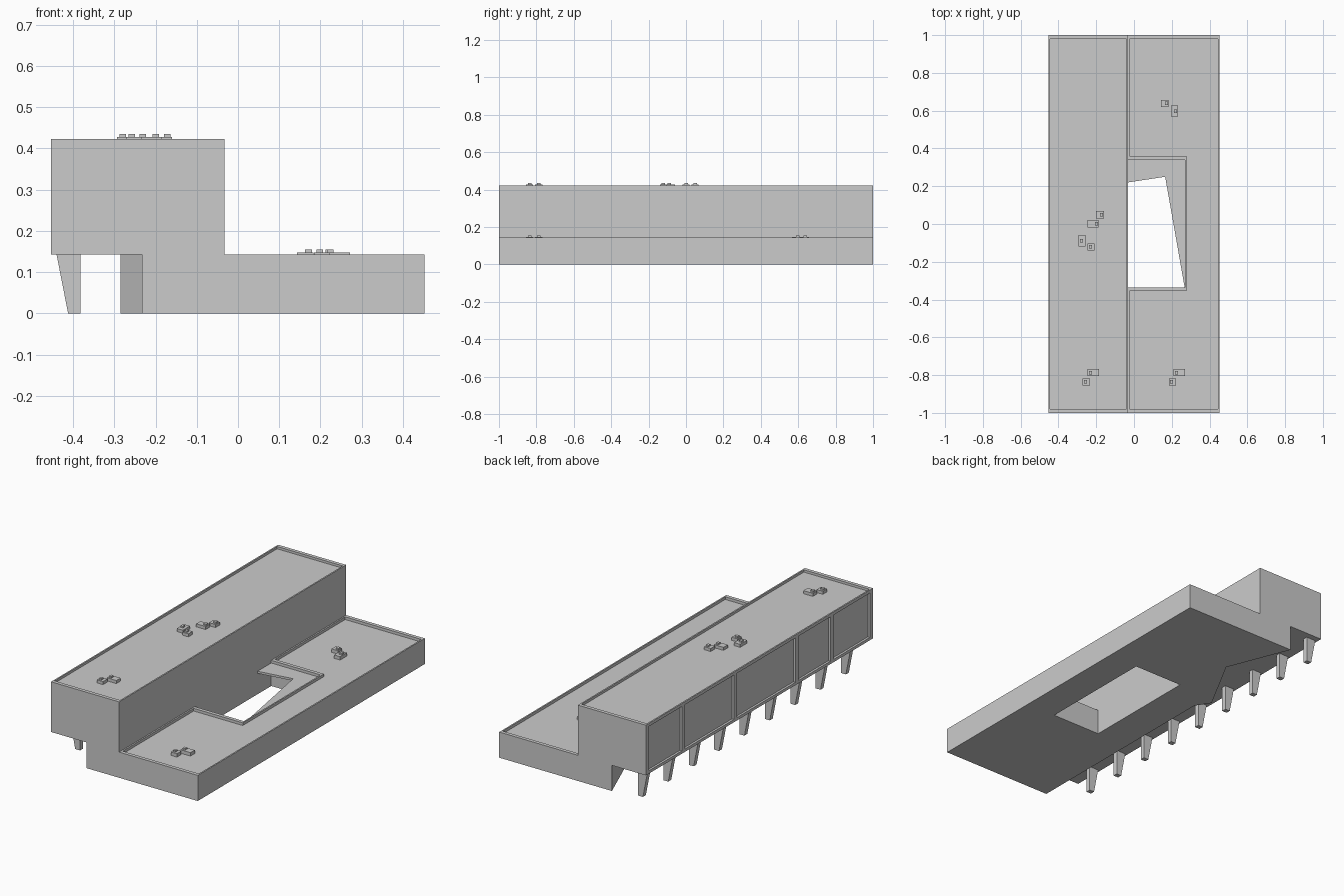
import bpy, bmesh

if "Cube" in bpy.data.objects:
    bpy.data.objects.remove(bpy.data.objects["Cube"])


def prism(name, pts, z0, z1):
    """Vertical prism from a plan outline."""
    bm = bmesh.new()
    face = bm.faces.new([bm.verts.new((x, y, z0)) for x, y in pts])
    top = bmesh.ops.extrude_face_region(bm, geom=[face])["geom"]
    bmesh.ops.translate(bm, vec=(0, 0, z1 - z0),
                        verts=[v for v in top if isinstance(v, bmesh.types.BMVert)])
    bmesh.ops.recalc_face_normals(bm, faces=bm.faces)
    mesh = bpy.data.meshes.new(name)
    bm.to_mesh(mesh)
    bm.free()
    obj = bpy.data.objects.new(name, mesh)
    bpy.context.collection.objects.link(obj)
    return obj


def rect(x0, x1, y0, y1):
    return [(x0, y0), (x1, y0), (x1, y1), (x0, y1)]


def carve(obj, cuts):
    """Subtract prisms (outline, z0, z1) and bake the result."""
    for pts, z0, z1 in cuts:
        cutter = prism("cutter", pts, z0, z1)
        cutter.hide_render = True
        mod = obj.modifiers.new("cut", "BOOLEAN")
        mod.operation = "DIFFERENCE"
        mod.solver = "EXACT"
        mod.object = cutter
        graph = bpy.context.evaluated_depsgraph_get()
        baked = bpy.data.meshes.new_from_object(obj.evaluated_get(graph))
        obj.modifiers.clear()
        obj.data = baked
        bpy.data.objects.remove(cutter)


L, M, R = -0.453, -0.033, 0.452      # left face, step wall, right face
STEP, TOP = 0.143, 0.423             # lower and upper roof edge heights
RX, RY = 0.008, 0.02                 # parapet thickness
LOW_DECK, HIGH_DECK = 0.128, 0.41

# Ground floor with angled entrance wall, roof trays and courtyard
ground = prism("ground_floor", [(-0.233, -1), (R, -1), (R, 1), (-0.243, 1),
                                (-0.10, 0.64), (-0.285, 0.30), (-0.233, 0.22)], 0, STEP)
cx, cy0, cy1 = 0.27, -0.335, 0.34
xa, xb = M + RX, R - RX
tray = [(xa, -1 + RY), (xb, -1 + RY), (xb, 1 - RY), (xa, 1 - RY), (xa, cy1 + RY),
        (cx + RX, cy1 + RY), (cx + RX, cy0 - RY), (xa, cy0 - RY)]
carve(ground, [
    (tray, LOW_DECK, 0.3),
    (rect(M, cx, cy0, cy1), LOW_DECK, 0.3),
    (rect(M, cx, cy0, cy1), -0.1, 0.116),
    ([(M, cy0), (cx - 0.002, cy0), (0.165, 0.25), (M, 0.22)], 0.1, 0.2),
])

# Upper block with roof tray and recessed facade panels
upper = prism("upper_block", rect(L, M, -1, 1), STEP, TOP)
cuts = [(rect(L + RX, M - RX, -1 + RY, 1 - RY), HIGH_DECK, 0.5)]
mullions = [-1, -0.64, -0.33, 0.21, 0.67, 1]
for i, (a, b) in enumerate(zip(mullions, mullions[1:])):
    ya = a + (0.028 if i == 0 else 0.014)
    yb = b - (0.028 if i == 4 else 0.014)
    cuts.append((rect(L - 0.1, L + 0.012, ya, yb), STEP + 0.016, HIGH_DECK - 0.004))
carve(upper, cuts)

# Row of tapered legs under the overhang
for i in range(9):
    y = -0.833 + i * 0.2235
    leg = prism("leg", rect(-0.412, -0.382, y - 0.013, y + 0.013), 0, STEP)
    for v in leg.data.vertices:
        if v.co.z > 0.1 and v.co.x < -0.4:
            v.co.x = -0.44

# Rooftop units: outline, and the side (0 left, 1 right) of the small vent
units = {
    (HIGH_DECK, 0.427): [(-0.20, -0.16, 0.03, 0.068, 1), (-0.245, -0.187, -0.018, 0.02, 1),
                         (-0.293, -0.256, -0.12, -0.058, 0), (-0.245, -0.208, -0.14, -0.103, 0),
                         (-0.245, -0.186, -0.806, -0.768, 0), (-0.272, -0.234, -0.855, -0.817, 0)],
    (LOW_DECK, 0.147): [(0.143, 0.183, 0.62, 0.657, 1), (0.195, 0.232, 0.568, 0.627, 1),
                        (0.21, 0.271, -0.806, -0.768, 0), (0.184, 0.222, -0.855, -0.817, 0)],
}
for (deck, top), group in units.items():
    for x0, x1, y0, y1, side in group:
        prism("roof_unit", rect(x0, x1, y0, y1), deck - 0.002, top)
        x = x1 - 0.012 if side else x0 + 0.014
        y = (y0 + y1) / 2
        prism("roof_vent", rect(x - 0.008, x + 0.008, y - 0.009, y + 0.009),
              top - 0.002, top + 0.008)
